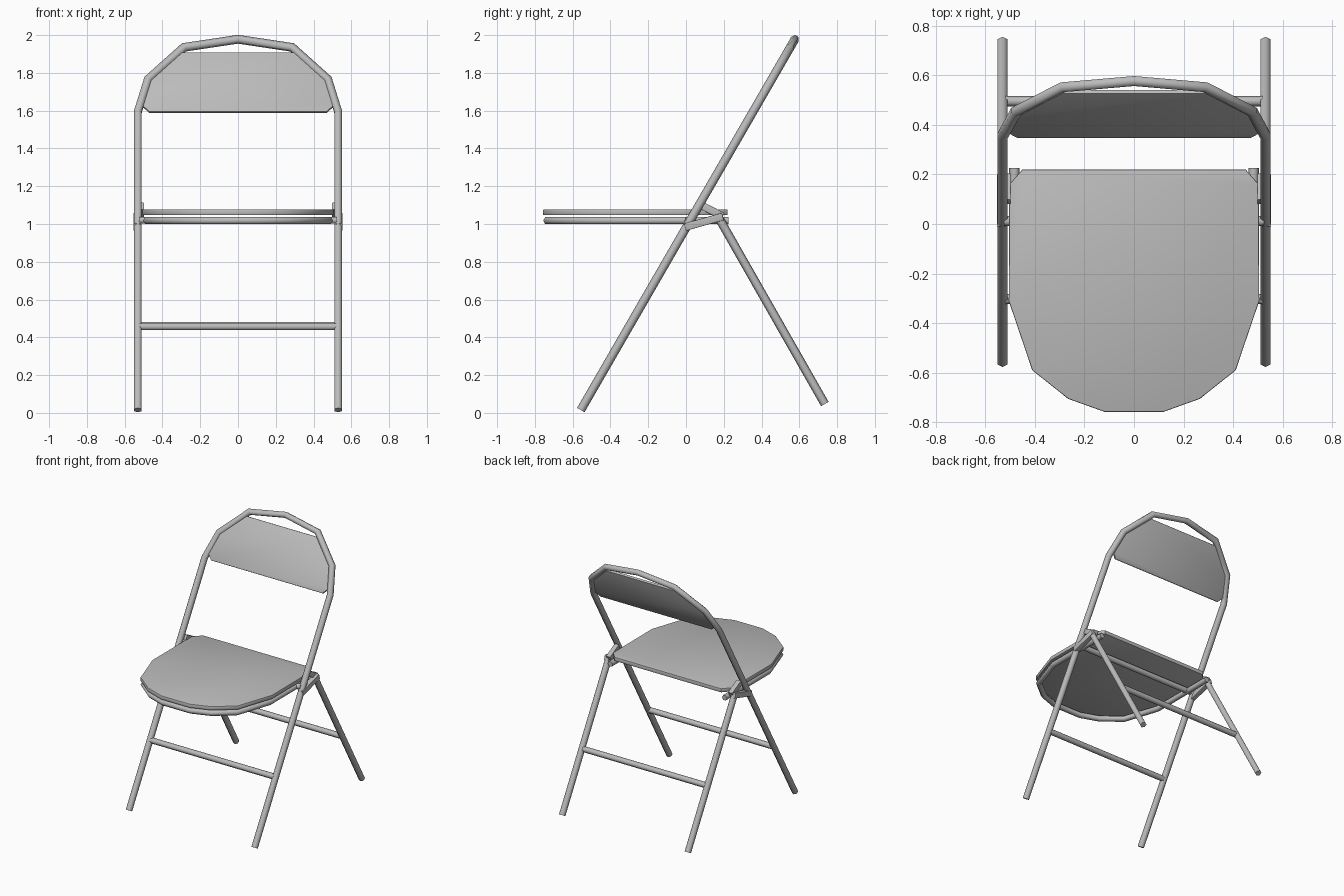
import bpy, bmesh, math
from mathutils import Vector

cube = bpy.data.objects.get("Cube")
if cube:
    bpy.data.objects.remove(cube)

# Single grey metal paint
grey = bpy.data.materials.new("grey_metal")
grey.use_nodes = True
colour = (0.5, 0.5, 0.5, 1)
grey.diffuse_color = colour
grey.node_tree.nodes["Principled BSDF"].inputs["Base Color"].default_value = colour

SLOPE = math.tan(math.radians(30))
UP = Vector((0, 0, 1))
LEAN = Vector((0, -math.cos(math.radians(30)), 0.5))


def frame_y(z):
    """Depth of the leaning front frame at a height."""
    return -0.557 + SLOPE * (z - 0.015)


def finish(name, bm, angle):
    bmesh.ops.recalc_face_normals(bm, faces=bm.faces)
    mesh = bpy.data.meshes.new(name)
    bm.to_mesh(mesh)
    bm.free()
    mesh.materials.append(grey)
    obj = bpy.data.objects.new(name, mesh)
    bpy.context.collection.objects.link(obj)
    bpy.ops.object.select_all(action="DESELECT")
    obj.select_set(True)
    bpy.context.view_layer.objects.active = obj
    bpy.ops.object.shade_smooth_by_angle(angle=math.radians(angle))
    return obj


def tube(name, path, normal, radius=0.023, turn=0):
    """Sweep a mitred six-sided tube along a planar path."""
    bm = bmesh.new()
    pts = [Vector(p) for p in path]
    rings = []
    for i, p in enumerate(pts):
        a = (p - pts[max(i - 1, 0)]).normalized()
        b = (pts[min(i + 1, len(pts) - 1)] - p).normalized()
        tangent = (a + b).normalized()
        side = normal.cross(tangent).normalized()
        miter = 1 / max(tangent.dot(b if b.length else a), 0.5)
        ring = []
        for k in range(6):
            ang = math.radians(turn + 60 * k)
            ring.append(bm.verts.new(p + radius * (side * math.cos(ang) * miter + normal * math.sin(ang))))
        rings.append(ring)
    for r, s in zip(rings, rings[1:]):
        for k in range(6):
            bm.faces.new((r[k], r[k - 1], s[k - 1], s[k]))
    bm.faces.new(rings[0])
    bm.faces.new(rings[-1])
    return finish(name, bm, 65)


def mirrored(half):
    """Complete a left half outline with its right half."""
    return half + [(-p[0],) + tuple(p[1:]) for p in reversed(half) if p[0] > 0]


def panel(name, outline, normal, thickness, bevel):
    """Extrude an outline along its normal and soften the rim."""
    bm = bmesh.new()
    low = [bm.verts.new(Vector(p) - normal * thickness / 2) for p in outline]
    high = [bm.verts.new(Vector(p) + normal * thickness / 2) for p in outline]
    bm.faces.new(low)
    bm.faces.new(high)
    n = len(low)
    for i in range(n):
        bm.faces.new((low[i - 1], low[i], high[i], high[i - 1]))
    rim = [e for e in bm.edges if len({v in high for v in e.verts}) == 1]
    bmesh.ops.bevel(bm, geom=rim, offset=bevel, segments=2, affect="EDGES", profile=0.5)
    return finish(name, bm, 40)


# Front legs and backrest hoop in one bent tube
hoop = [(0.53, 0.015), (0.53, 1.595), (0.477, 1.765), (0.287, 1.935), (0, 1.978)]
tube("front_frame", [(x, frame_y(z), z) for x, z in mirrored(hoop)], LEAN, turn=90)

# Backrest panel inside the hoop
back = [(0.47, 1.59), (0.507, 1.625), (0.47, 1.75), (0.3, 1.905)]
panel("backrest", [(x, frame_y(z), z) for x, z in mirrored(back)], LEAN, 0.018, 0.004)

# Seat panel and the bent rail under it
seat = [(0.45, 0.22), (0.503, 0.16), (0.505, -0.31), (0.41, -0.59), (0.265, -0.705), (0.12, -0.757)]
panel("seat", [(x, y, 1.062) for x, y in mirrored(seat)], UP, 0.03, 0.005)
rail = [(0.482, 0.225), (0.482, -0.31), (0.393, -0.575), (0.257, -0.685), (0.117, -0.735)]
tube("seat_rail", [(x, y, 1.018) for x, y in mirrored(rail)], UP, 0.021)

# Crossbars and the pivot rod under the seat
for name, y, z, half in (("front_crossbar", frame_y(0.456), 0.456, 0.52),
                         ("rear_crossbar", 0.495, 0.463, 0.52),
                         ("pivot_rod", 0.012, 1.02, 0.525)):
    tube(name, [(-half, y, z), (half, y, z)], UP, 0.021)

# Rear legs and hinge links on both sides
for label, s in (("left", 1), ("right", -1)):
    top, foot = Vector((s * 0.53, 0.175, 1.03)), Vector((s * 0.53, 0.735, 0.047))
    across = Vector((1, 0, 0)).cross(foot - top).normalized()
    tube(label + "_rear_leg", [top, foot], across, turn=90)
    for part, x, a, b in (("lower_link", 0.535, (-0.005, 0.983), (0.195, 1.04)),
                          ("upper_link", 0.515, (0.09, 1.095), (0.195, 1.04))):
        run = Vector((0, b[0] - a[0], b[1] - a[1]))
        lift = Vector((1, 0, 0)).cross(run).normalized() * 0.02
        p, q = Vector((s * x, *a)), Vector((s * x, *b))
        panel(label + "_" + part, [p - lift, q - lift, q + lift, p + lift], Vector((1, 0, 0)), 0.036, 0.003)
